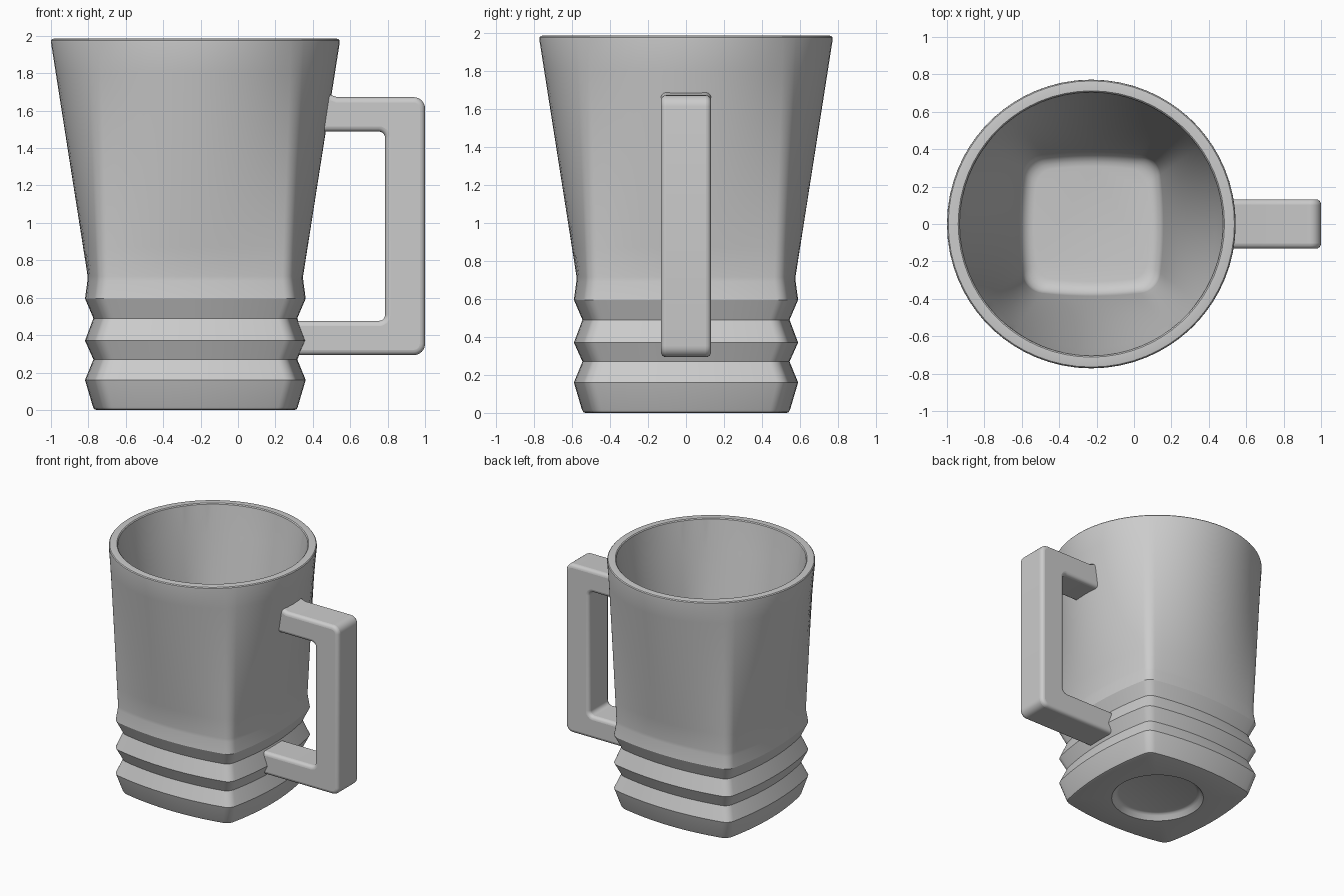
import bpy, bmesh
from math import sin, cos, atan2, sqrt, pi

cube = bpy.data.objects.get("Cube")
if cube:
    bpy.data.objects.remove(cube, do_unlink=True)

CENTER_X = -0.228

grey = bpy.data.materials.new("light grey")
grey.use_nodes = True
grey.diffuse_color = (0.6, 0.6, 0.6, 1)
grey.node_tree.nodes["Principled BSDF"].inputs["Base Color"].default_value = (0.6, 0.6, 0.6, 1)


def add_object(name, bm):
    bmesh.ops.recalc_face_normals(bm, faces=bm.faces)
    mesh = bpy.data.meshes.new(name)
    bm.to_mesh(mesh)
    bm.free()
    obj = bpy.data.objects.new(name, mesh)
    bpy.context.collection.objects.link(obj)
    mesh.materials.append(grey)
    return obj


def smooth(obj, angle):
    bpy.ops.object.select_all(action="DESELECT")
    obj.select_set(True)
    bpy.context.view_layer.objects.active = obj
    bpy.ops.object.shade_smooth_by_angle(angle=angle)


def soft_square(half, bulge_radius, fillet, side_steps=16, fillet_steps=8):
    """Square outline with bowed sides and rounded corners."""
    k = bulge_radius - half
    c = (sqrt(2 * (bulge_radius - fillet) ** 2 - k * k) - k) / 2
    a = atan2(c, c + k)
    quarter = []
    for i in range(side_steps):
        t = -a + 2 * a * i / side_steps
        quarter.append((bulge_radius * cos(t) - k, bulge_radius * sin(t)))
    for i in range(fillet_steps):
        t = a + (pi / 2 - 2 * a) * i / fillet_steps
        quarter.append((c + fillet * cos(t), c + fillet * sin(t)))
    outline = []
    for q in range(4):
        cq, sq = cos(q * pi / 2), sin(q * pi / 2)
        outline += [(x * cq - y * sq, x * sq + y * cq) for x, y in quarter]
    return outline


def scaled(outline, factor):
    return [(x * factor, y * factor) for x, y in outline]


def circle_like(outline, radius):
    return [(radius * cos(atan2(y, x)), radius * sin(atan2(y, x))) for x, y in outline]


def blend(a, b, t):
    return [(p[0] + (q[0] - p[0]) * t, p[1] + (q[1] - p[1]) * t) for p, q in zip(a, b)]


# Outlines of the outer base and of the hollow's floor
BASE = 0.59
base = soft_square(BASE, 2.2, 0.08)
hollow = soft_square(0.385, 2.2, 0.12)
rings = []

# Underside with a round recess
for radius, z in [(0.29, 0.045), (0.305, 0.04), (0.315, 0.03), (0.34, 0)]:
    rings.append((circle_like(base, radius), z))

# Ribbed base
for half, z in [(0.53, 0), (0.541, 0.004), (0.548, 0.018), (0.59, 0.16), (0.545, 0.27),
                (0.59, 0.37), (0.545, 0.49), (0.59, 0.595), (0.577, 0.69)]:
    rings.append((scaled(base, half / BASE), z))

# Outer wall changing from soft square to circle
foot = scaled(base, 0.576 / BASE)
rim = circle_like(base, 0.772)
for i in range(9):
    t = i / 8
    rings.append((blend(foot, rim, t), 0.715 + (1.965 - 0.715) * t))

# Rounded rim
for radius, z in [(0.771, 1.976), (0.765, 1.983), (0.756, 1.985), (0.712, 1.985), (0.705, 1.978)]:
    rings.append((circle_like(base, radius), z))

# Inner wall and filleted floor
mouth = circle_like(hollow, 0.703)
for i in range(9):
    t = i / 8
    rings.append((blend(mouth, hollow, t), 1.965 - (1.965 - 0.22) * t))
for i in range(1, 6):
    t = i / 5 * pi / 2
    rings.append((scaled(hollow, 1 - 0.2 * (1 - cos(t))), 0.22 - 0.08 * sin(t)))

bm = bmesh.new()
loops = [[bm.verts.new((x + CENTER_X, y, z)) for x, y in outline] for outline, z in rings]
for low, high in zip(loops, loops[1:]):
    for i in range(len(low)):
        j = (i + 1) % len(low)
        bm.faces.new((low[i], low[j], high[j], high[i]))
bm.faces.new(loops[0])
bm.faces.new(loops[-1])
smooth(add_object("mug_body", bm), 0.5)

# Squared handle, open where it runs into the wall
path = [(0.44, 1.705), (0.53, 1.672), (1, 1.672), (1, 0.293), (0.25, 0.293),
        (0.25, 0.476), (0.787, 0.476), (0.787, 1.488), (0.44, 1.488)]
bm = bmesh.new()
sides = [[bm.verts.new((x, y, z)) for x, z in path] for y in (-0.132, 0.132)]
n = len(path)
for s in sides:
    bm.faces.new(s)
for i in range(n):
    j = (i + 1) % n
    if i not in (4, n - 1):
        bm.faces.new((sides[0][i], sides[0][j], sides[1][j], sides[1][i]))
bm.edges.ensure_lookup_table()
for corners, width in (((2, 3), 0.06), ((6, 7), 0.035)):
    edges = [bm.edges.get((sides[0][i], sides[1][i])) for i in corners]
    bmesh.ops.bevel(bm, geom=edges, offset=width, segments=6, profile=0.5, affect="EDGES")
handle = add_object("handle", bm)
rounding = handle.modifiers.new("rounding", "BEVEL")
rounding.width = 0.028
rounding.segments = 4
rounding.limit_method = "ANGLE"
rounding.angle_limit = 0.9
smooth(handle, 0.6)
